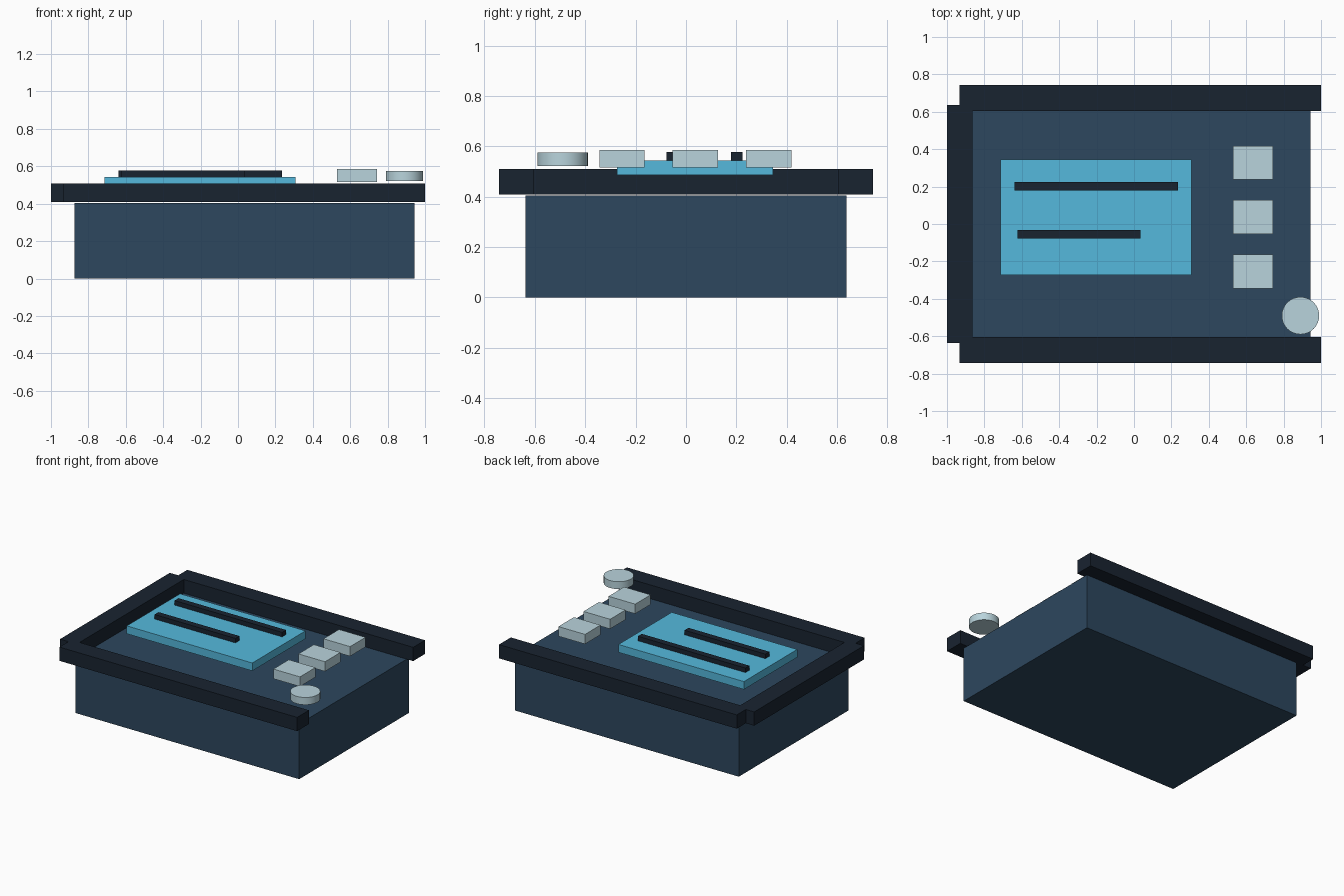
import bpy
from mathutils import Matrix, Vector

if "Cube" in bpy.data.objects:
    bpy.data.objects.remove(bpy.data.objects["Cube"])


def material(name, color):
    m = bpy.data.materials.new(name)
    m.diffuse_color = (*color, 1)
    m.use_nodes = True
    m.node_tree.nodes["Principled BSDF"].inputs["Base Color"].default_value = m.diffuse_color
    return m


SLATE = material("slate", (0.026, 0.063, 0.112))
DARK = material("dark_trim", (0.0095, 0.017, 0.030))
CYAN = material("display_cyan", (0.091, 0.485, 0.716))
PALE = material("pale_control", (0.485, 0.658, 0.716))


def box(name, mat, xs, ys, zs):
    """Box spanning the given (min, max) ranges."""
    lo, hi = Vector((xs[0], ys[0], zs[0])), Vector((xs[1], ys[1], zs[1]))
    bpy.ops.mesh.primitive_cube_add(size=1, location=(lo + hi) / 2)
    ob = bpy.context.object
    ob.name = name
    ob.data.transform(Matrix.Diagonal((*(hi - lo), 1)))
    ob.data.materials.append(mat)
    return ob


# Housing
box("housing", SLATE, (-0.875, 0.943), (-0.637, 0.637), (0, 0.405))

# Rim: front and back rails plus left rail, open on the right
RIM_Z = (0.408, 0.509)
box("front_rail", DARK, (-0.932, 1), (-0.742, -0.605), RIM_Z)
box("back_rail", DARK, (-0.932, 1), (0.605, 0.742), RIM_Z)
box("left_rail", DARK, (-1, -0.864), (-0.637, 0.637), RIM_Z)

# Display panel with two raised bars
box("display_panel", CYAN, (-0.713, 0.307), (-0.273, 0.346), (0.486, 0.544))
box("long_bar", DARK, (-0.64, 0.234), (0.178, 0.224), (0.542, 0.577))
box("short_bar", DARK, (-0.623, 0.034), (-0.078, -0.032), (0.542, 0.577))

# Buttons
for i, y in enumerate((-0.254, 0.037, 0.328)):
    box(f"button_{i + 1}", PALE, (0.528, 0.744), (y - 0.09, y + 0.09), (0.515, 0.586))

# Round knob
bpy.ops.mesh.primitive_cylinder_add(vertices=32, radius=0.1, depth=0.054,
                                    location=(0.89, -0.49, 0.549))
knob = bpy.context.object
knob.name = "knob"
knob.data.materials.append(PALE)
bpy.ops.object.shade_smooth_by_angle()
